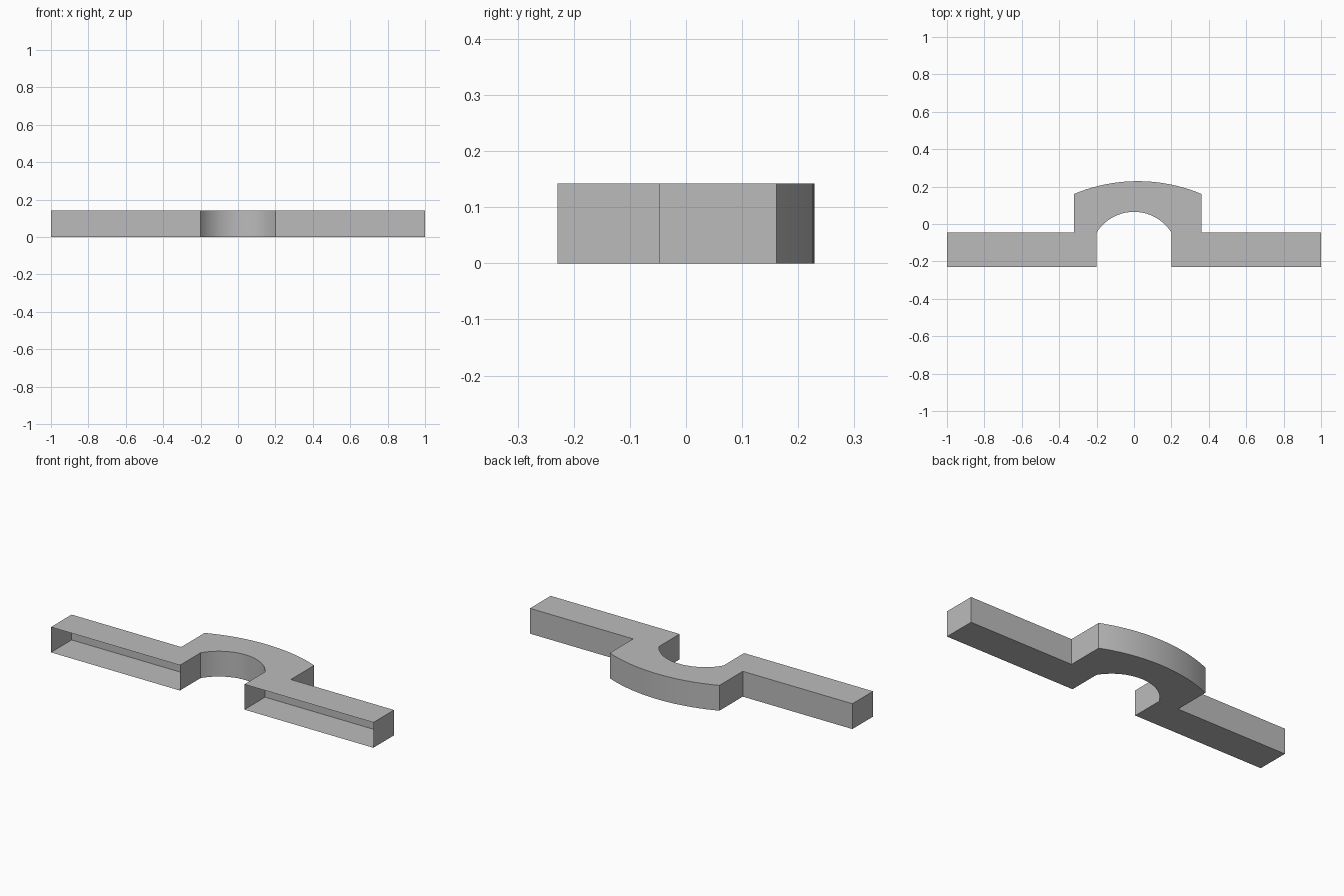
import bpy, bmesh, math

cube = bpy.data.objects.get("Cube")
if cube:
    bpy.data.objects.remove(cube, do_unlink=True)

HEIGHT = 0.142
FRONT, SHOULDER, RIM = -0.229, -0.046, 0.161


def arc(x0, x1, y, rise, steps):
    """Circular arc between two points at the same y, bulging to +y."""
    half, mid = (x1 - x0) / 2, (x0 + x1) / 2
    radius = (half ** 2 + rise ** 2) / (2 * rise)
    spread = math.asin(half / radius) * (1 if x1 > x0 else -1)
    return [(mid + radius * math.sin(spread * (2 * i / steps - 1)),
             y + rise - radius + radius * math.cos(spread * (2 * i / steps - 1)))
            for i in range(steps + 1)]


# Plan outline, counter-clockwise: right arm, outer arch, left arm, inner arch
inner = arc(-0.2, 0.2, SHOULDER, 0.111, 20)
outer = arc(-0.32, 0.36, RIM, 0.068, 20)[::-1]
right_arm = [(0.2, FRONT), (1, FRONT), (1, SHOULDER), (0.36, SHOULDER)]
left_arm = [(-0.32, SHOULDER), (-1, SHOULDER), (-1, FRONT), (-0.2, FRONT)]
outline = right_arm + outer + left_arm + inner

bm = bmesh.new()
low = [bm.verts.new((x, y, 0)) for x, y in outline]
high = [bm.verts.new((x, y, HEIGHT)) for x, y in outline]
bm.faces.new(high)
bm.faces.new(low[::-1])


def wall(a, b):
    return bm.faces.new((low[a], low[b], high[b], high[a]))


# Side walls; the front of each arm is left open
count = len(outline)
for i in range(count):
    j = (i + 1) % count
    if not outline[i][1] == outline[j][1] == FRONT:
        wall(i, j).smooth = True

# Inner walls closing the arms off from the arch
left_inner = len(right_arm) + len(outer) + len(left_arm)
wall(left_inner - len(left_arm), left_inner)
wall(count - 1, len(right_arm) - 1)

mesh = bpy.data.meshes.new("arched_bracket")
bm.to_mesh(mesh)
bm.free()
bracket = bpy.data.objects.new("arched_bracket", mesh)
bpy.context.collection.objects.link(bracket)

# Plain grey finish
grey = bpy.data.materials.new("plain_grey")
grey.use_nodes = True
colour = (0.5, 0.5, 0.5, 1)
grey.diffuse_color = colour
grey.node_tree.nodes["Principled BSDF"].inputs["Base Color"].default_value = colour
mesh.materials.append(grey)

# Smooth arcs, crisp corners
bpy.ops.object.select_all(action='DESELECT')
bracket.select_set(True)
bpy.context.view_layer.objects.active = bracket
bpy.ops.object.shade_smooth_by_angle(angle=math.radians(30))
